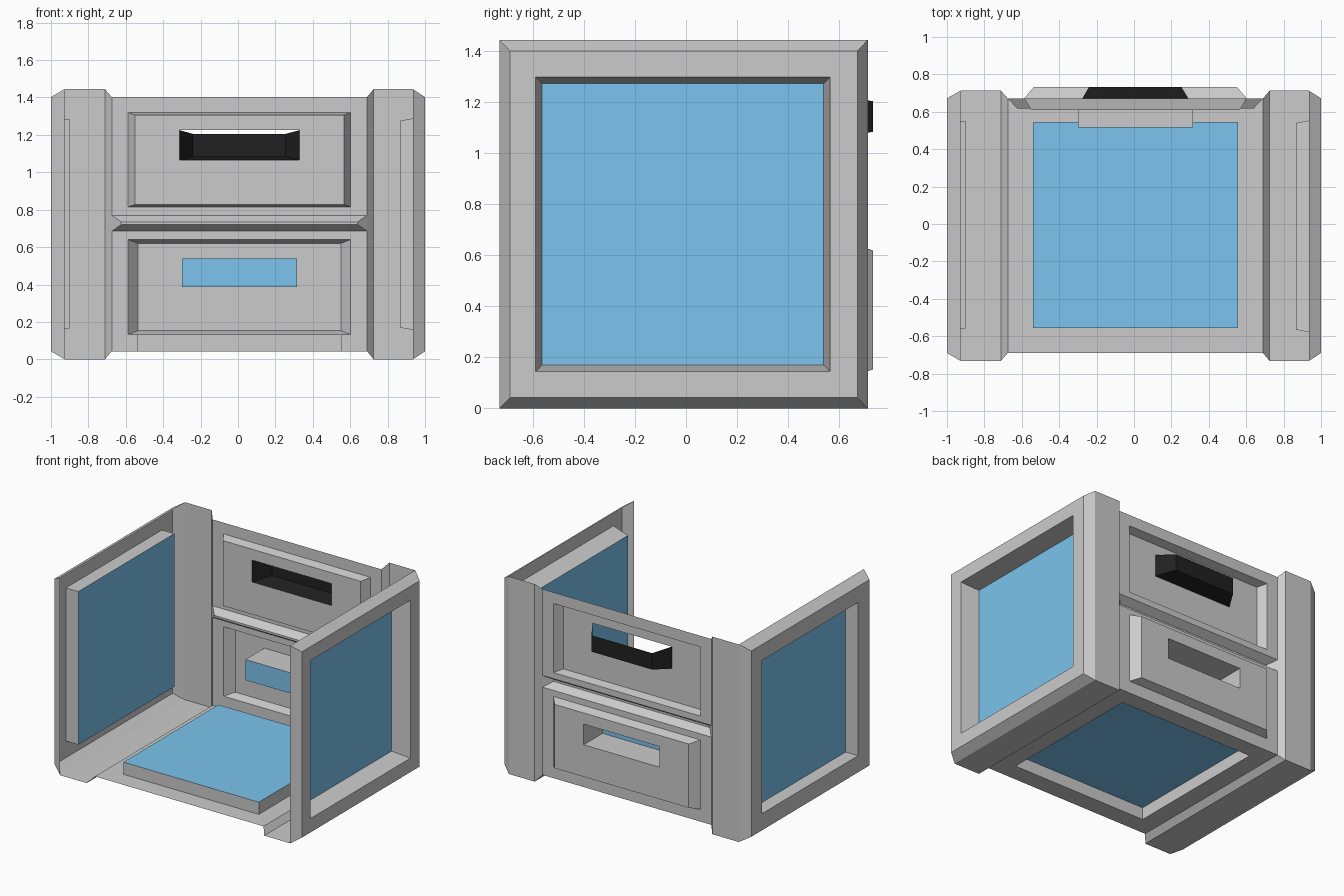
import bpy

if "Cube" in bpy.data.objects:
    bpy.data.objects.remove(bpy.data.objects["Cube"])

AXES = {'x': (1, 2, 0), 'y': (0, 2, 1), 'z': (0, 1, 2)}  # a, b, depth axes


def material(name, rgb):
    m = bpy.data.materials.new(name)
    m.diffuse_color = (*rgb, 1)
    m.use_nodes = True
    m.node_tree.nodes["Principled BSDF"].inputs["Base Color"].default_value = m.diffuse_color
    return m


BLUE = material("blue", (0.2, 0.55, 0.85))
BLACK = material("black", (0.015, 0.015, 0.015))


def nested(name, axis, rects, cap=False, skip=None, flip=False, mat=None):
    """Bridge a chain of rectangles (a0, a1, b0, b1, depth).
    Edges: 0 = low b, 1 = high a, 2 = high b, 3 = low a.
    skip maps a segment index to the edges left open."""
    ia, ib, idp = AXES[axis]
    skip = skip or {}
    verts, faces = [], []
    for a0, a1, b0, b1, d in rects:
        for a, b in ((a0, b0), (a1, b0), (a1, b1), (a0, b1)):
            p = [0, 0, 0]
            p[ia], p[ib], p[idp] = a, b, d
            verts.append(p)
    for s in range(len(rects) - 1):
        o, n = 4 * s, 4 * s + 4
        for i in range(4):
            if i not in skip.get(s, ()):
                j = (i + 1) % 4
                faces.append((o + i, o + j, n + j, n + i))
    if cap:
        o = 4 * (len(rects) - 1)
        faces.append((o, o + 1, o + 2, o + 3))
    if flip:
        faces = [f[::-1] for f in faces]
    me = bpy.data.meshes.new(name)
    me.from_pydata(verts, [], faces)
    me.update()
    if mat:
        me.materials.append(mat)
    ob = bpy.data.objects.new(name, me)
    bpy.context.collection.objects.link(ob)
    return ob


BIG = (-0.732, 0.713, 0.0, 1.445)      # outer rim of the sides (y, z)
SMALL = (-0.69, 0.672, 0.043, 1.402)   # outer face and inner step
OPEN = {0: (2, 3), 1: (2, 3)}          # front and top are open

# Side frames with bevelled rims, and their recessed blue windows
sides = (
    ("right", (0.69, 0.725, 0.935, 1.0), (-0.59, 0.565, 0.145, 1.3),
     (-0.565, 0.54, 0.17, 1.275, 0.865), False),
    ("left", (-0.675, -0.712, -0.927, -1.0), (-0.56, 0.55, 0.165, 1.285),
     (-0.56, 0.55, 0.165, 1.285, -0.9), True),
)
for side, xs, hole, inner, flip in sides:
    nested(side + "_side_frame", 'x',
           [(*SMALL, xs[0]), (*BIG, xs[1]), (*BIG, xs[2]), (*SMALL, xs[3]),
            (*hole, xs[3]), inner], skip=OPEN, flip=flip)
    nested(side + "_side_window", 'x', [inner], cap=True, flip=flip, mat=BLUE)

# Floor with raised blue panel
XL, XR, YB = -0.675, 0.69, 0.672
floor_panel = (-0.54, 0.557, -0.555, 0.545, 0.132)
nested("floor", 'z', [(XL, XR, -0.69, YB, 0.043), (*floor_panel[:4], 0.043), floor_panel],
       flip=True)
nested("floor_panel", 'z', [floor_panel], cap=True, flip=True, mat=BLUE)

# Upper back panel: recessed, with handle opening
grip = (-0.312, 0.328, 1.065, 1.225, 0.61)
nested("upper_back_panel", 'y',
       [(XL, XR, 0.77, 1.402, YB), (-0.587, 0.602, 0.815, 1.32, YB),
        (-0.55, 0.566, 0.828, 1.305, 0.61), grip], flip=True)

# Black scoop handle, open at the top
nested("upper_handle", 'y', [grip, (-0.24, 0.253, 1.085, 1.205, 0.733)],
       cap=True, skip={0: (2,)}, flip=True, mat=BLACK)

# Groove between the two back panels
nested("back_groove", 'y',
       [(XL, XR, 0.685, 0.77, YB), (-0.625, 0.64, 0.72, 0.735, 0.618)],
       cap=True, flip=True)

# Lower back panel: raised outward, with a slot running inward
slot = (-0.3, 0.315, 0.387, 0.538)
nested("lower_back_panel", 'y',
       [(XL, XR, 0.043, 0.685, YB), (-0.587, 0.602, 0.133, 0.64, YB),
        (-0.535, 0.55, 0.153, 0.62, 0.733), (*slot, 0.733), (*slot, 0.515)], flip=True)
nested("lower_slot_end", 'y', [(*slot, 0.515)], cap=True, flip=True, mat=BLUE)
